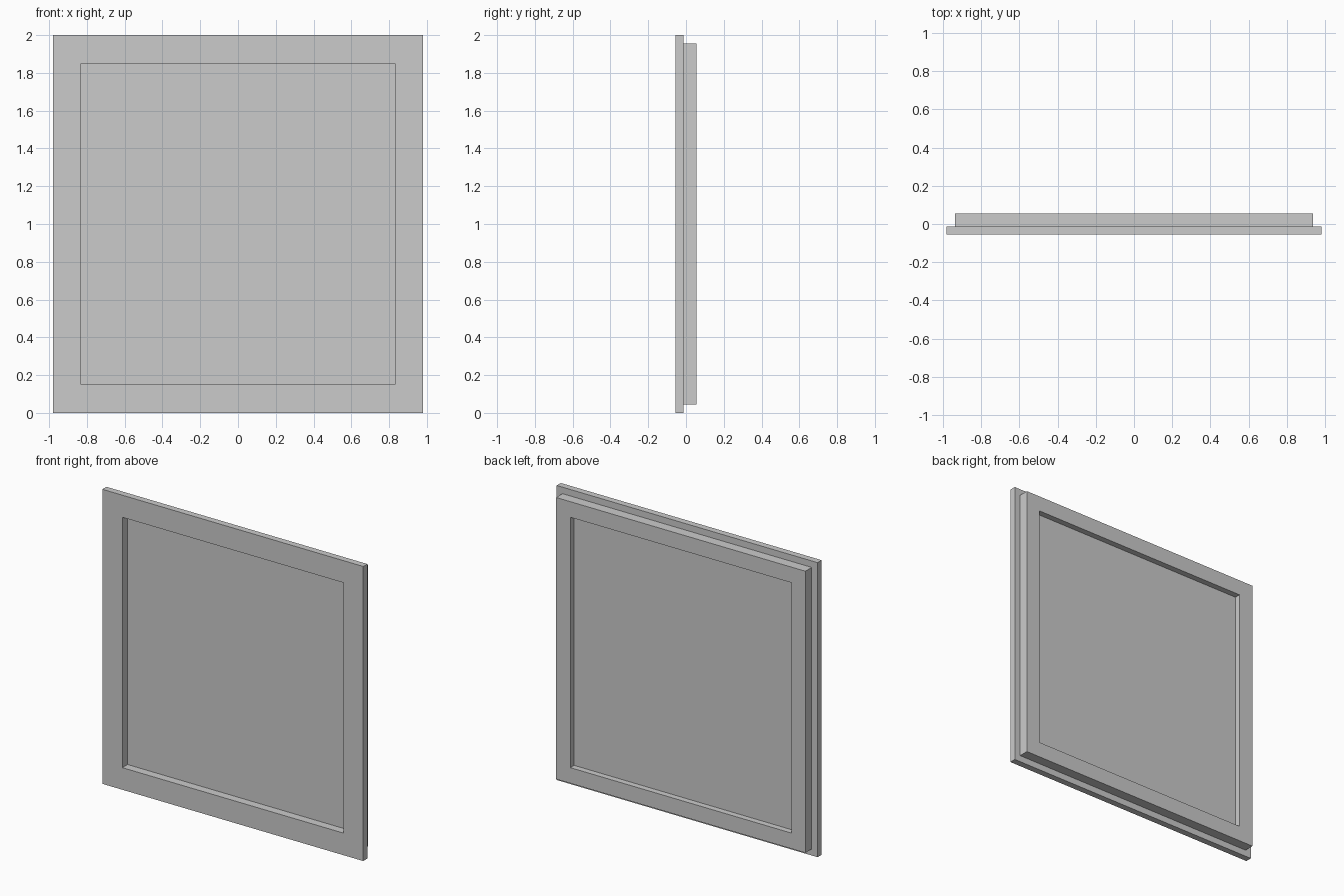
import bpy, bmesh

if "Cube" in bpy.data.objects:
    bpy.data.objects.remove(bpy.data.objects["Cube"])

HALF_W, HEIGHT = 0.98, 2.0


def finish(name, bm):
    bmesh.ops.recalc_face_normals(bm, faces=bm.faces)
    mesh = bpy.data.meshes.new(name)
    bm.to_mesh(mesh)
    bm.free()
    obj = bpy.data.objects.new(name, mesh)
    bpy.context.collection.objects.link(obj)
    return obj


def rect_ring(bm, inset, y):
    """Rectangle of four vertices, inset from the outer border."""
    x, lo, hi = HALF_W - inset, inset, HEIGHT - inset
    return [bm.verts.new(p) for p in ((-x, y, lo), (x, y, lo), (x, y, hi), (-x, y, hi))]


# Window frame: stepped cross-section (inset, y) mitred round the rectangle
profile = [(0, -0.056), (0, -0.012), (0.044, -0.012),
           (0.044, 0.056), (0.15, 0.056), (0.15, -0.056)]
bm = bmesh.new()
rings = [rect_ring(bm, inset, y) for inset, y in profile]
for a, b in zip(rings, rings[1:] + rings[:1]):
    for i in range(4):
        j = (i + 1) % 4
        bm.faces.new((a[i], a[j], b[j], b[i]))
finish("window_frame", bm)

# Thin pane recessed inside the opening
bm = bmesh.new()
front = rect_ring(bm, 0.15, 0.0)
back = rect_ring(bm, 0.15, 0.015)
bm.faces.new(front)
bm.faces.new(back)
for i in range(4):
    j = (i + 1) % 4
    bm.faces.new((front[i], front[j], back[j], back[i]))
finish("pane", bm)
